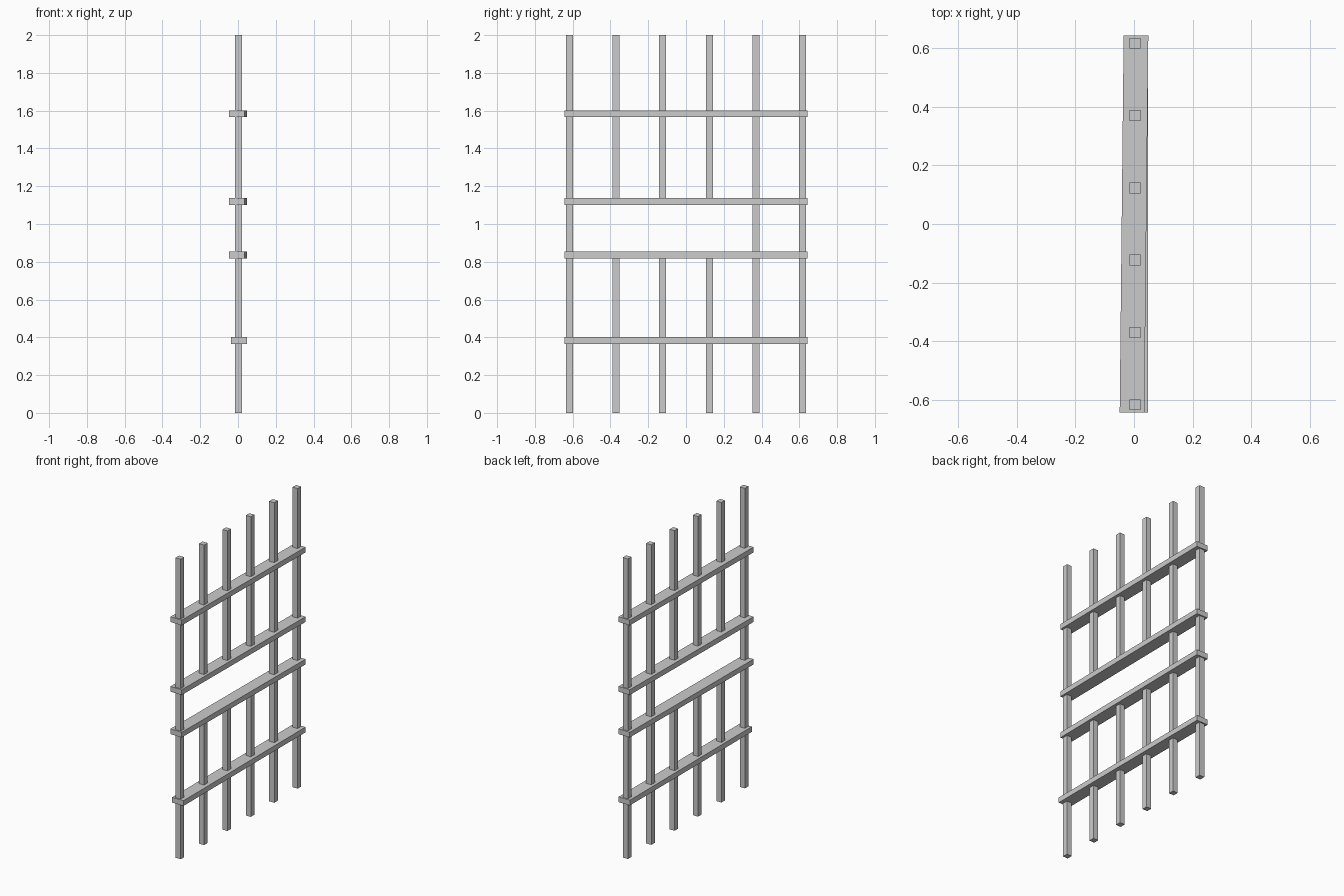
import bpy, math

if "Cube" in bpy.data.objects:
    bpy.data.objects.remove(bpy.data.objects["Cube"])

BAR_X = 0.003      # bars sit slightly off the rail centre
BAR = 0.037        # square bar section
RAIL_W, RAIL_L, RAIL_H = 0.084, 1.285, 0.035


def box(name, centre, size, turn=0.0):
    bpy.ops.mesh.primitive_cube_add(size=1, location=centre)
    ob = bpy.context.object
    ob.name = name
    ob.scale = size
    bpy.ops.object.transform_apply(location=False, rotation=False, scale=True)
    ob.rotation_euler.z = turn
    return ob


def bar(name, y, z0, z1):
    box(name, (BAR_X, y, (z0 + z1) / 2), (BAR, BAR, z1 - z0))


# Flat cross rails: the lowest is straight, the others slightly skewed
lower_z, mid_low_z, mid_high_z, upper_z = 0.383, 0.836, 1.119, 1.583
box("lower_rail", (0.006, 0, lower_z), (RAIL_W, RAIL_L, RAIL_H))
for name, z in (("mid_low_rail", mid_low_z), ("mid_high_rail", mid_high_z),
                ("upper_rail", upper_z)):
    box(name, (0, 0, z), (RAIL_W, RAIL_L, RAIL_H), -math.atan(0.0105))

# Upright bars: some run full height, three are broken at the opening
for i in range(6):
    y = -0.616 + i * 0.2464
    if i in (1, 2, 3):
        bar("lower_bar", y, 0, mid_low_z)
        bar("upper_bar", y, mid_high_z, 2)
    else:
        bar("full_bar", y, 0, 2)
